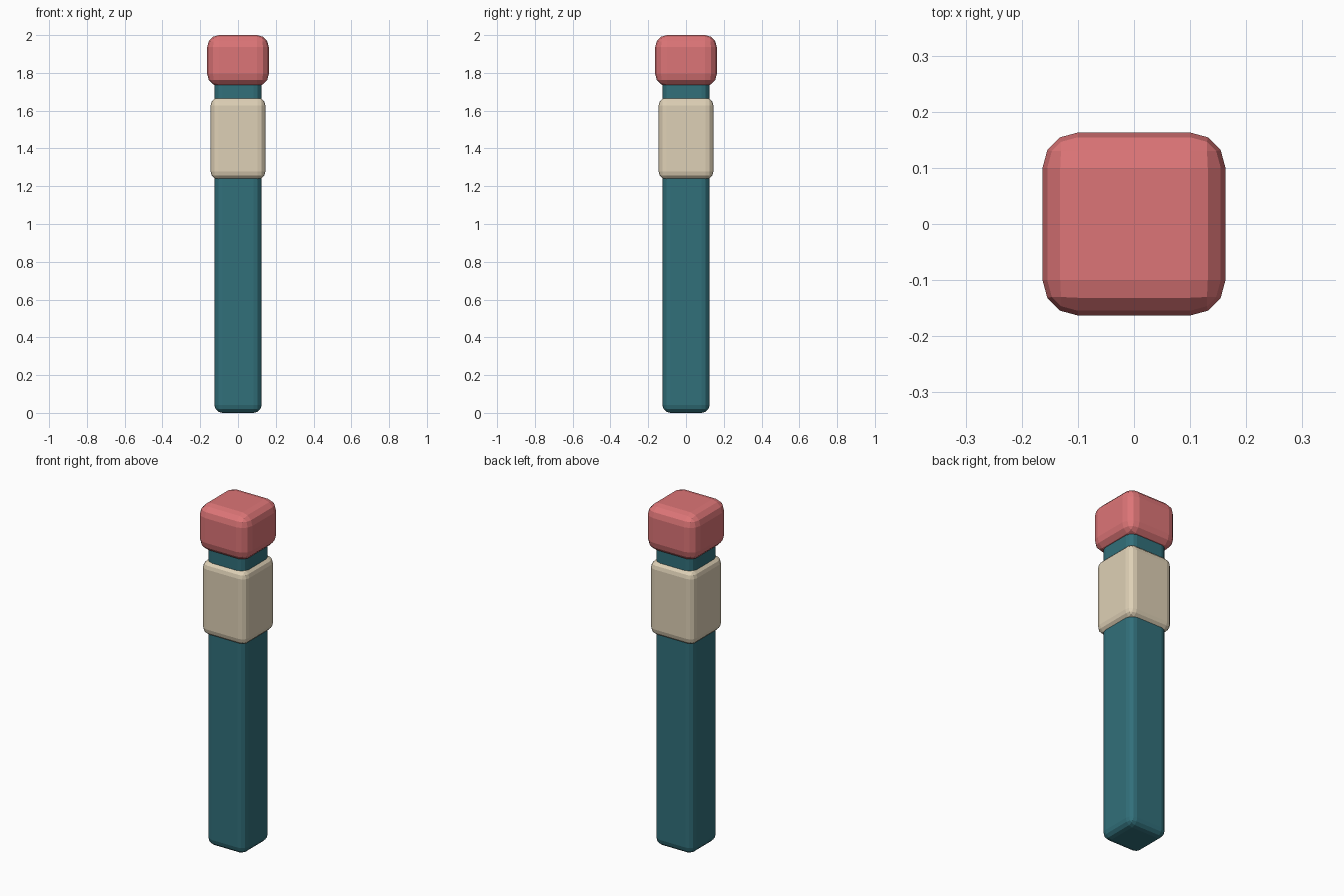
import bpy
import bmesh

cube = bpy.data.objects.get("Cube")
if cube:
    bpy.data.objects.remove(cube, do_unlink=True)


def material(name, rgb):
    mat = bpy.data.materials.new(name)
    mat.use_nodes = True
    mat.diffuse_color = (*rgb, 1)
    mat.node_tree.nodes["Principled BSDF"].inputs["Base Color"].default_value = (*rgb, 1)
    return mat


def rounded_block(name, half_width, bottom, top, radius, mat):
    """Square block with three-segment rounded edges."""
    mesh = bpy.data.meshes.new(name)
    bm = bmesh.new()
    bmesh.ops.create_cube(bm, size=1)
    for v in bm.verts:
        v.co.x *= 2 * half_width
        v.co.y *= 2 * half_width
        v.co.z = top if v.co.z > 0 else bottom
    bmesh.ops.bevel(bm, geom=bm.edges[:], offset=radius, segments=3,
                    profile=0.5, affect='EDGES')
    bm.to_mesh(mesh)
    bm.free()
    mesh.materials.append(mat)
    obj = bpy.data.objects.new(name, mesh)
    bpy.context.collection.objects.link(obj)
    return obj


teal = material("teal", (0.031, 0.160, 0.195))
cream = material("cream", (0.730, 0.630, 0.465))
coral = material("coral", (0.720, 0.178, 0.184))

# Long shaft, running up into the cap
rounded_block("shaft", 0.125, 0.0, 1.80, 0.042, teal)
# Band wrapped around the upper shaft
rounded_block("sleeve", 0.145, 1.235, 1.67, 0.042, cream)
# Wide block on top
rounded_block("cap", 0.163, 1.73, 2.0, 0.063, coral)
